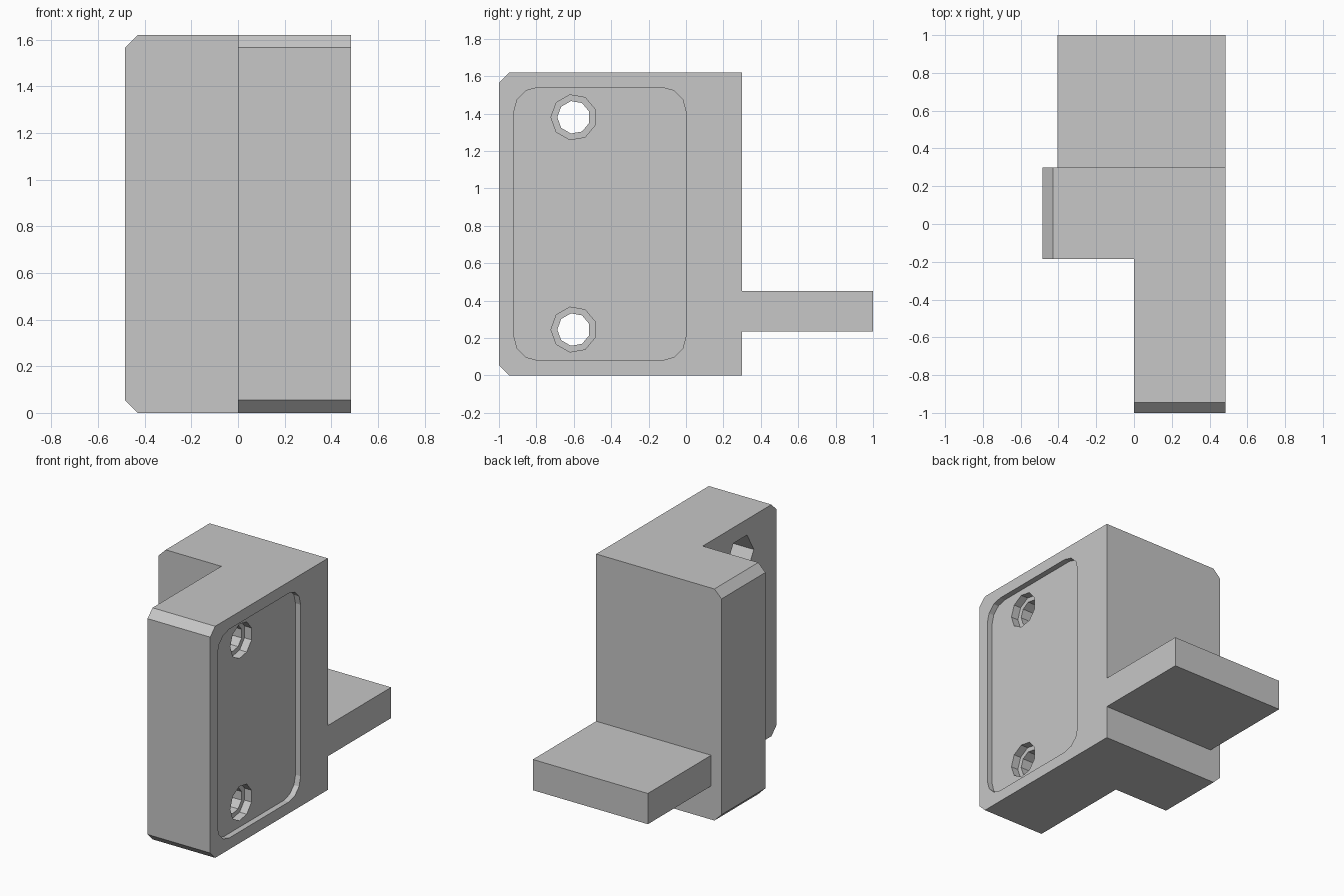
import bpy
import bmesh
from math import sin, cos, pi
from mathutils import Vector

cube = bpy.data.objects.get("Cube")
if cube:
    bpy.data.objects.remove(cube, do_unlink=True)

grey = bpy.data.materials.new("plain grey")
grey.use_nodes = True
grey.diffuse_color = (0.57, 0.57, 0.57, 1)
grey.node_tree.nodes["Principled BSDF"].inputs["Base Color"].default_value = grey.diffuse_color


def prism(name, points, start, length, chamfer_test=None):
    """Extrude a closed loop of 3D points, moved by start, along length."""
    bm = bmesh.new()
    start, length = Vector(start), Vector(length)
    face = bm.faces.new([bm.verts.new(Vector(p) + start) for p in points])
    new = bmesh.ops.extrude_face_region(bm, geom=[face])["geom"]
    bmesh.ops.translate(bm, vec=length, verts=[v for v in new if isinstance(v, bmesh.types.BMVert)])
    bmesh.ops.recalc_face_normals(bm, faces=bm.faces)
    if chamfer_test:
        edges = [e for e in bm.edges if chamfer_test(*e.verts)]
        bmesh.ops.bevel(bm, geom=edges, offset=0.055, segments=1, affect='EDGES')
    mesh = bpy.data.meshes.new(name)
    bm.to_mesh(mesh)
    bm.free()
    mesh.materials.append(grey)
    obj = bpy.data.objects.new(name, mesh)
    bpy.context.collection.objects.link(obj)
    return obj


def ring(sides, radius):
    """Regular polygon in the YZ plane with a corner towards the front."""
    return [(0, -radius * cos(2 * pi * i / sides), radius * sin(2 * pi * i / sides))
            for i in range(sides)]


def rounded_rectangle(half_y, half_z, radius, steps=3):
    points = []
    for corner, (sy, sz) in enumerate([(1, 1), (-1, 1), (-1, -1), (1, -1)]):
        for i in range(steps + 1):
            a = (corner + i / steps) * pi / 2
            points.append((0, sy * (half_y - radius) + radius * cos(a),
                           sz * (half_z - radius) + radius * sin(a)))
    return points


def combine(target, tool, operation):
    mod = target.modifiers.new(operation, 'BOOLEAN')
    mod.object, mod.operation, mod.solver = tool, operation, 'EXACT'
    bpy.context.view_layer.objects.active = target
    bpy.ops.object.modifier_apply(modifier=mod.name)
    bpy.data.objects.remove(tool, do_unlink=True)


SIDE = 0.485     # outer face of the bracket
HEIGHT = 1.62


def free_end(a, b):
    # Horizontal edges at the two free ends of the L shape
    level = abs(a.co.z - b.co.z) < 1e-4
    return level and (max(a.co.y, b.co.y) < -0.99 or max(a.co.x, b.co.x) < -0.48)


# L-shaped body with chamfered ends
outline = [(0, -1), (SIDE, -1), (SIDE, 0.3), (-SIDE, 0.3), (-SIDE, -0.185), (0, -0.185)]
body = prism("bracket_body", [(x, y, 0) for x, y in outline], (0, 0, 0), (0, 0, HEIGHT), free_end)

# Rear shelf
shelf = [(-0.405, 0.2), (SIDE, 0.2), (SIDE, 1), (-0.405, 1)]
combine(body, prism("rear_shelf", [(x, y, 0) for x, y in shelf], (0, 0, 0.235), (0, 0, 0.215)), 'UNION')

# Shallow rounded recess in the side
recess = prism("side_recess", rounded_rectangle(0.46, 0.73, 0.13), (SIDE - 0.04, -0.46, 0.81), (0.2, 0, 0))
combine(body, recess, 'DIFFERENCE')

# Bolt holes: through hole, stepped mouth and hexagonal nut pocket
for z in (0.245, 1.38):
    for name, sides, radius, x, depth in [("bolt_hole", 9, 0.088, -0.1, 0.7),
                                          ("bolt_step", 9, 0.122, 0.39, 0.2),
                                          ("nut_pocket", 6, 0.15, -0.1, 0.3)]:
        combine(body, prism(name, ring(sides, radius), (x, -0.6, z), (depth, 0, 0)), 'DIFFERENCE')
